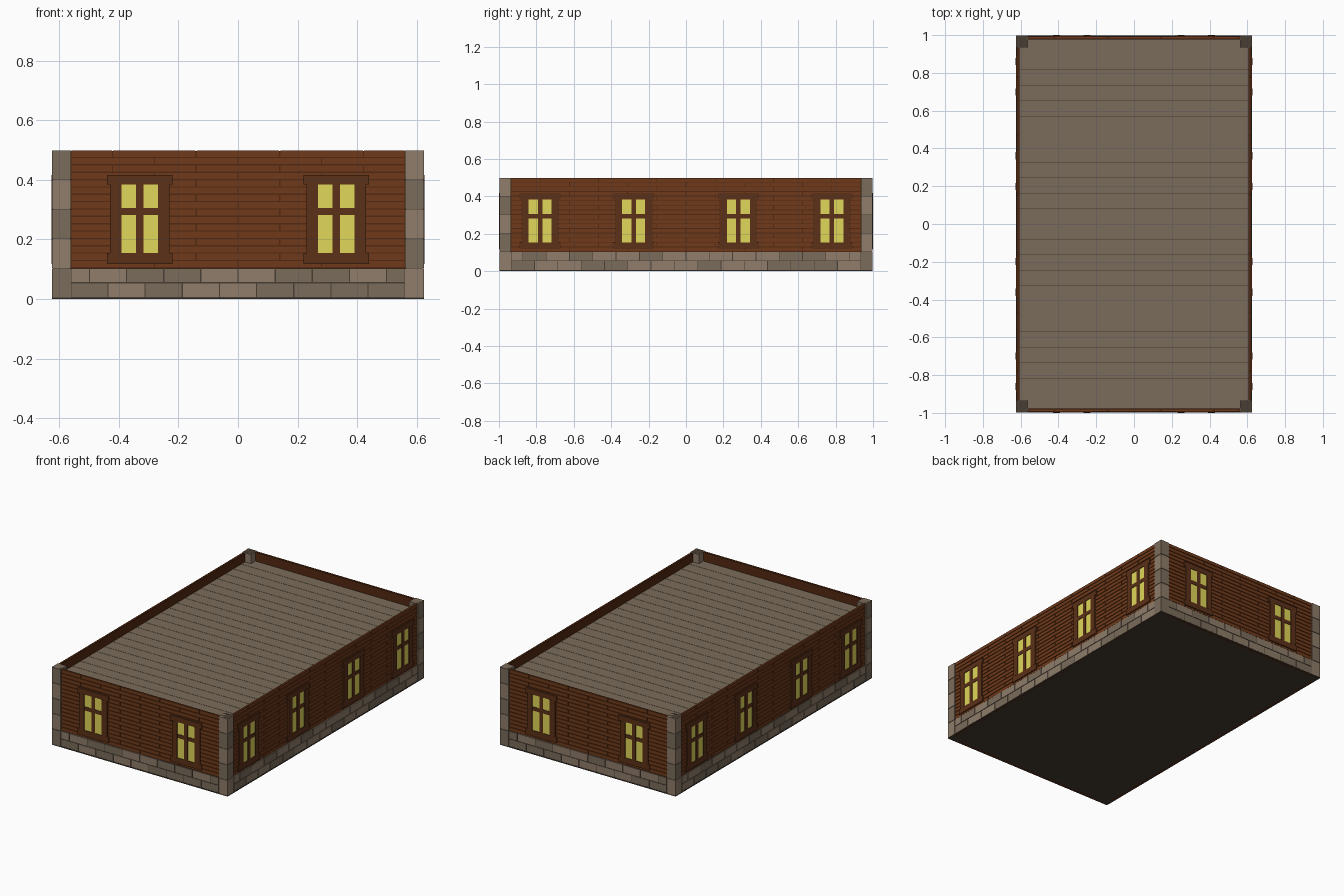
import bpy, bmesh, math, random
from mathutils import Matrix, Vector

if "Cube" in bpy.data.objects:
    bpy.data.objects.remove(bpy.data.objects["Cube"])

random.seed(4)


def material(name, r, g, b):
    m = bpy.data.materials.new(name)
    m.diffuse_color = [(c / 255) ** 2.2 for c in (r, g, b)] + [1]
    m.use_nodes = True
    m.node_tree.nodes["Principled BSDF"].inputs["Base Color"].default_value = m.diffuse_color
    return m


STONE_A = material("stone_dark", 122, 108, 92)
STONE_B = material("stone_light", 142, 124, 106)
MORTAR = material("mortar", 74, 64, 54)
WOOD = material("wood", 110, 60, 32)
WALL = material("wall_wood", 84, 44, 24)
FRAME = material("frame_wood", 92, 52, 30)
GLASS = material("lit_glass", 224, 214, 90)
BASE = material("underside", 72, 62, 52)


class Part:
    """Collects boxes into one named object."""

    def __init__(self, name, *mats):
        self.name, self.mats, self.bm = name, mats, bmesh.new()

    def box(self, x0, x1, y0, y1, z0, z1, mat=0, rot=Matrix()):
        size = Vector((x1 - x0, y1 - y0, z1 - z0))
        mid = Vector((x0 + x1, y0 + y1, z0 + z1)) / 2
        mtx = rot @ Matrix.Translation(mid) @ Matrix.Diagonal((*size, 1))
        verts = bmesh.ops.create_cube(self.bm, size=1, matrix=mtx)["verts"]
        for f in {f for v in verts for f in v.link_faces}:
            f.material_index = mat

    def done(self):
        me = bpy.data.meshes.new(self.name)
        for m in self.mats:
            me.materials.append(m)
        self.bm.to_mesh(me)
        self.bm.free()
        bpy.context.collection.objects.link(bpy.data.objects.new(self.name, me))


HX, HY = 0.627, 1.0          # half width and half length
BASE_TOP, TOP, POST = 0.105, 0.5, 0.0625
ROWS = 16


def course(length, n, offset):
    """Spans of n equal pieces along a wall, staggered by half when offset."""
    w = 2 * length / n
    cuts = [-length + i * w for i in range(n + 1)]
    if offset:
        cuts = [-length] + [c + w / 2 for c in cuts[:-1]] + [length]
    return zip(cuts, cuts[1:])


# Wall layout: name, turns of 90 degrees, outer distance, half length,
# stones per course, planks per row, window centres
WALLS = [
    ("front", 0, HY, HX, 9, 4, (-0.33, 0.33)),
    ("right", 1, HX, HY, 15, 6, (-0.78, -0.28, 0.28, 0.78)),
    ("back", 2, HY, HX, 9, 4, (-0.33, 0.33)),
    ("left", 3, HX, HY, 15, 6, (-0.78, -0.28, 0.28, 0.78)),
]

for name, turn, d, half, n_stone, n_plank, windows in WALLS:
    rot = Matrix.Rotation(turn * math.pi / 2, 4, 'Z')
    span = half - POST - 0.003

    # inner wall sheet
    wall = Part(name + "_wall", WALL)
    wall.box(-span, span, -d + 0.012, -d + 0.022, 0.0, TOP - 0.003, 0, rot)
    wall.done()

    # stone footing, two courses over a mortar bed
    stones = Part(name + "_stone_footing", STONE_A, STONE_B, MORTAR)
    stones.box(-span, span, -d + 0.007, -d + 0.02, 0.002, BASE_TOP - 0.002, 2, rot)
    for row in range(2):
        z = 0.005 + row * 0.05
        for a, b in course(span, n_stone, row == 1):
            stones.box(a + 0.002, b - 0.002, -d + 0.004, -d + 0.02,
                       z + 0.002, z + 0.048, random.randint(0, 1), rot)
    stones.done()

    # staggered plank cladding
    planks = Part(name + "_planks", WOOD)
    h = (TOP - BASE_TOP) / ROWS
    for row in range(ROWS):
        z = BASE_TOP + row * h
        for a, b in course(span, n_plank, row % 2):
            planks.box(a + 0.002, b - 0.002, -d + 0.008, -d + 0.014,
                       z + 0.002, z + h - 0.002, 0, rot)
    planks.done()

    # windows: glass, jambs, glazing bars, lintel and sill
    win = Part(name + "_windows", FRAME, GLASS)
    for c in windows:
        win.box(c - 0.07, c + 0.07, -d + 0.005, -d + 0.014, 0.14, 0.40, 1, rot)
        for s in (-1, 1):
            j = c + s * 0.081
            win.box(j - 0.019, j + 0.019, -d, -d + 0.014, 0.154, 0.384, 0, rot)
        win.box(c - 0.0125, c + 0.0125, -d + 0.001, -d + 0.014, 0.154, 0.384, 0, rot)
        win.box(c - 0.062, c + 0.062, -d + 0.002, -d + 0.014, 0.282, 0.306, 0, rot)
        win.box(c - 0.11, c + 0.11, -d + 0.001, -d + 0.014, 0.384, 0.417, 0, rot)
        win.box(c - 0.11, c + 0.11, -d + 0.001, -d + 0.014, 0.118, 0.154, 0, rot)
    win.done()

# corner posts of stacked blocks
posts = Part("corner_posts", STONE_A, STONE_B, MORTAR)
for i, (sx, sy) in enumerate([(-1, -1), (1, -1), (1, 1), (-1, 1)]):
    cx, cy = sx * (HX - 0.003 - POST / 2), sy * (HY - 0.003 - POST / 2)
    r = POST / 2
    posts.box(cx - r + .003, cx + r - .003, cy - r + .003, cy + r - .003, 0.002, TOP - 0.002, 2)
    for k in range(5):
        z = 0.005 + k * 0.099
        posts.box(cx - r, cx + r, cy - r, cy + r, z + 0.001, z + 0.097, (k + i) % 2)
posts.done()

# solid core and underside slab
core = Part("core", BASE)
core.box(-HX + 0.02, HX - 0.02, -HY + 0.02, HY - 0.02, 0.003, 0.435)
core.box(-HX + 0.003, HX - 0.003, -HY + 0.003, HY - 0.003, 0, 0.006)
core.done()

# deck boards
deck = Part("deck_boards", STONE_A)
ymax, n = HY - 0.021, 24
for a, b in course(ymax, n, False):
    deck.box(-HX + 0.021, HX - 0.021, a + 0.001, b - 0.001, 0.425, 0.44)
deck.done()
